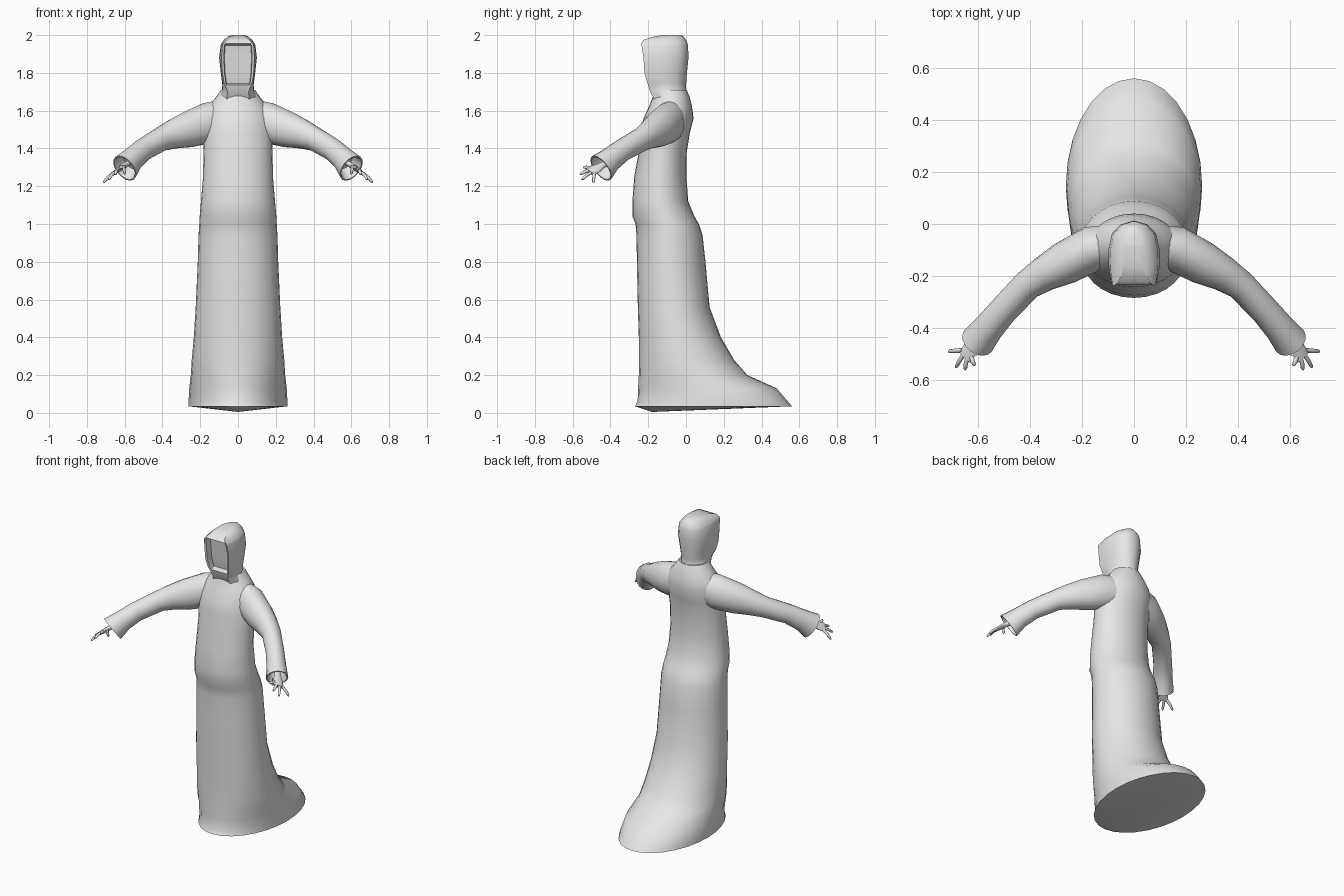
import bpy, bmesh
from math import sin, cos, pi, radians
from mathutils import Vector

cube = bpy.data.objects.get("Cube")
if cube:
    bpy.data.objects.remove(cube, do_unlink=True)

GREY = (0.8, 0.8, 0.8, 1)
mat = bpy.data.materials.new("plain_grey")
mat.use_nodes = True
mat.diffuse_color = GREY
mat.node_tree.nodes["Principled BSDF"].inputs["Base Color"].default_value = GREY


def loft(name, rings, tip=None, mirror=False, angle=50):
    """Skin closed rings into one capped surface; tip closes the first ring as a fan."""
    bm = bmesh.new()
    loops = [[bm.verts.new(p) for p in ring] for ring in rings]
    n = len(loops[0])
    for a, b in zip(loops, loops[1:]):
        for i in range(n):
            j = (i + 1) % n
            bm.faces.new((a[i], a[j], b[j], b[i]))
    if tip:
        t = bm.verts.new(tip)
        for i in range(n):
            bm.faces.new((loops[0][(i + 1) % n], loops[0][i], t))
    else:
        bm.faces.new(loops[0][::-1])
    bm.faces.new(loops[-1])
    bmesh.ops.recalc_face_normals(bm, faces=bm.faces)
    mesh = bpy.data.meshes.new(name)
    bm.to_mesh(mesh)
    bm.free()
    mesh.materials.append(mat)
    obj = bpy.data.objects.new(name, mesh)
    bpy.context.collection.objects.link(obj)
    bpy.ops.object.select_all(action='DESELECT')
    obj.select_set(True)
    bpy.context.view_layer.objects.active = obj
    bpy.ops.object.shade_smooth_by_angle(angle=radians(angle))
    if mirror:
        mod = obj.modifiers.new("mirror", 'MIRROR')
        mod.use_mirror_merge = False
    return obj


def oval(center, u, v, count):
    return [center + u * cos(2 * pi * i / count) + v * sin(2 * pi * i / count)
            for i in range(count)]


def tube_rings(path, count, up=Vector((0, 0, 1))):
    """Oval rings across a path of (x, y, z, side radius, up radius)."""
    pts = [Vector(p[:3]) for p in path]
    rings = []
    for i, p in enumerate(path):
        t = (pts[min(i + 1, len(pts) - 1)] - pts[max(i - 1, 0)]).normalized()
        side = t.cross(up).normalized()
        rings.append(oval(pts[i], side * p[3], side.cross(t) * p[4], count))
    return rings


# Robe with train: height, half width, front y, back y
robe = [(.035, .262, -.27, .56), (.06, .262, -.256, .54), (.13, .258, -.254, .48),
        (.2, .25, -.25, .325), (.28, .245, -.25, .255), (.4, .234, -.25, .185),
        (.56, .224, -.255, .125), (.8, .213, -.26, .103), (.94, .209, -.262, .088),
        (1.0, .205, -.267, .068), (1.04, .203, -.284, .045), (1.12, .196, -.284, .012),
        (1.25, .185, -.274, .002), (1.38, .183, -.25, .004), (1.48, .185, -.243, .02),
        (1.56, .178, -.225, .04), (1.62, .16, -.197, .032), (1.67, .118, -.177, .02),
        (1.71, .09, -.165, .004)]
loft("robe", [oval(Vector((0, (f + b) / 2, z)), Vector((w, 0, 0)),
                   Vector((0, (b - f) / 2, 0)), 28) for z, w, f, b in robe],
     tip=(0, -.18, 0.005))


# Hood: height, half width, back y, front y, front half width, face recess
def hood_ring(z, w, back, front, fw, depth):
    half = [(0, back), (.5 * w, back - .014), (.85 * w, back - .05),
            (w, (back + front) / 2), (.97 * w, front + .05), (fw, front),
            (.86 * fw, front + .004), (.82 * fw, front + depth), (0, front + depth)]
    both = half + [(-x, y) for x, y in half[-2:0:-1]]
    return [Vector((x, y, z)) for x, y in both]


hood = [(1.66, .11, .018, -.168, .06, .004), (1.7, .086, 0, -.19, .055, .004),
        (1.735, .083, 0, -.2, .068, .004), (1.745, .084, .001, -.204, .074, .04),
        (1.8, .091, .005, -.22, .083, .045), (1.88, .1, .013, -.225, .087, .045),
        (1.945, .092, .011, -.235, .083, .045), (1.955, .088, .008, -.238, .078, .004),
        (1.975, .074, 0, -.225, .06, .004), (1.992, .055, -.012, -.17, .04, .004),
        (2.0, .034, -.03, -.125, .02, .004)]
loft("hood", [hood_ring(*r) for r in hood], angle=40)

# Sleeves, folding back inside at the open cuff
sleeve = [(.06, -.075, 1.555, .075, .105), (.16, -.095, 1.535, .088, .108),
          (.265, -.15, 1.5, .083, .096), (.345, -.192, 1.475, .068, .078),
          (.41, -.235, 1.448, .058, .064), (.505, -.335, 1.392, .056, .06),
          (.56, -.4, 1.342, .059, .065), (.6, -.45, 1.295, .067, .082)]
rings = tube_rings(sleeve, 16)
end = Vector(sleeve[-1][:3])
inward = (Vector(sleeve[-2][:3]) - end) * .8
rings.append([end + (p - end) * .9 for p in rings[-1]])
rings.append([end + inward + (p - end) * .7 for p in rings[-1]])
loft("sleeve", rings, mirror=True)

# Hands, tilted so the outer edge is lower
reach = Vector((.5, -.75, -.4)).normalized()
across = Vector((.7, .5, -.5))
flat_up = across.cross(reach).normalized()
if flat_up.z < 0:
    flat_up.negate()
palm = [(.575, -.415, 1.325, .018, .014), (.605, -.45, 1.308, .022, .015),
        (.63, -.482, 1.29, .034, .014), (.65, -.512, 1.275, .033, .01)]
loft("palm", tube_rings(palm, 12, flat_up), mirror=True)

# Fingers: place across the knuckles, fingertip
knuckle = Vector((.645, -.503, 1.28))
across.normalize()
fingers = {"thumb": (-.034, (.598, -.495, 1.262)), "index_finger": (-.025, (.612, -.545, 1.3)),
           "middle_finger": (-.008, (.65, -.562, 1.262)),
           "ring_finger": (.009, (.685, -.552, 1.235)),
           "little_finger": (.026, (.714, -.49, 1.218))}
for name, (offset, tip) in fingers.items():
    a = knuckle + across * offset - reach * (.03 if name == "thumb" else .006)
    b = Vector(tip)
    mid = a.lerp(b, .55) + flat_up * .004
    path = [(*a, .009, .009), (*mid, .0085, .0085), (*a.lerp(b, .9), .007, .007),
            (*b, .003, .003)]
    loft(name, tube_rings(path, 8, flat_up), mirror=True)
